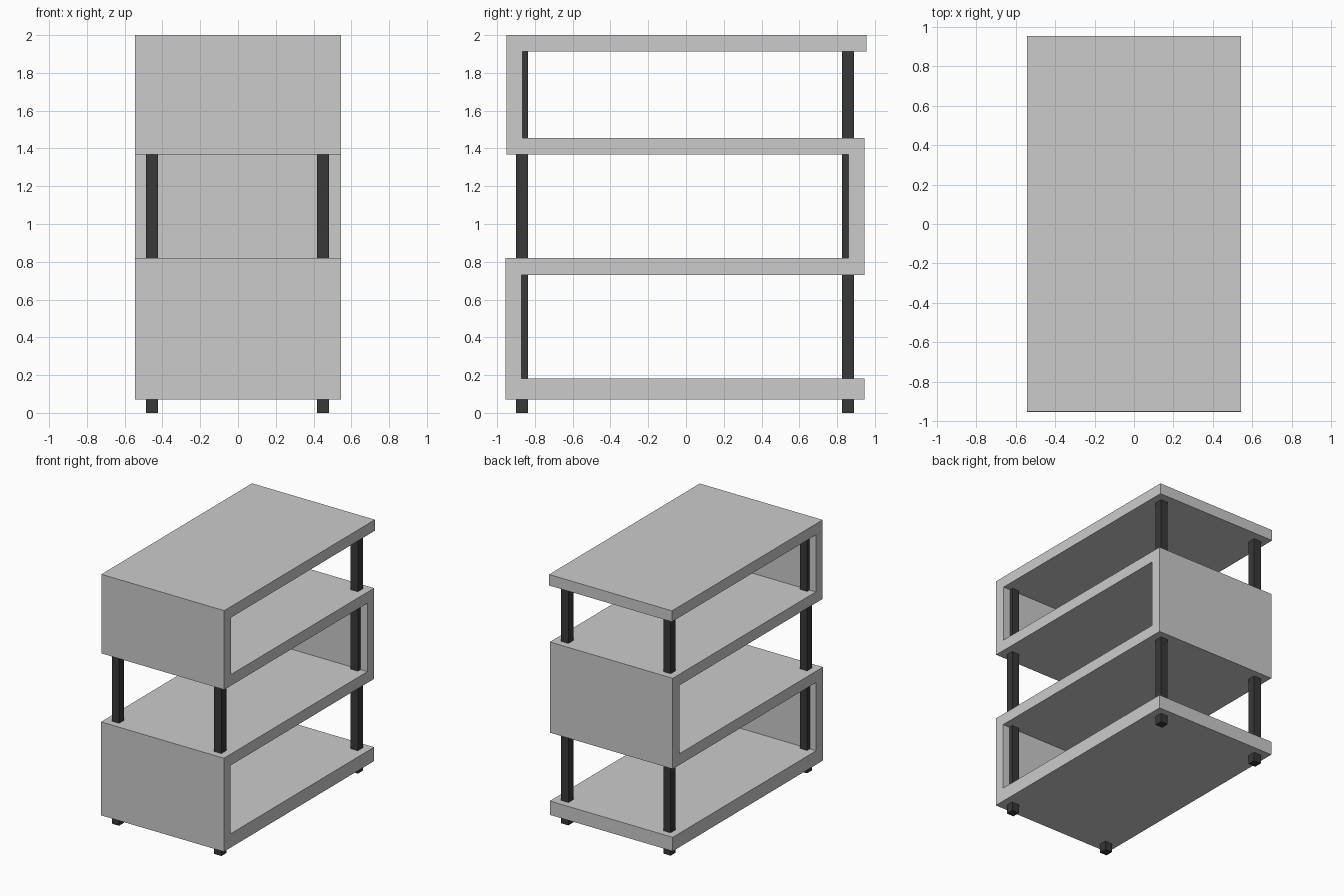
import bpy, bmesh

if "Cube" in bpy.data.objects:
    bpy.data.objects.remove(bpy.data.objects["Cube"])

HALF_W = 0.544


def finish(bm, name):
    bmesh.ops.recalc_face_normals(bm, faces=bm.faces)
    mesh = bpy.data.meshes.new(name)
    bm.to_mesh(mesh)
    bm.free()
    obj = bpy.data.objects.new(name, mesh)
    bpy.context.collection.objects.link(obj)
    return obj


# Serpentine shelf body: one folded side profile (y, z) extruded across x
profile = [
    (0.945, 0.072), (0.945, 0.183), (-0.87, 0.183), (-0.87, 0.73),
    (0.945, 0.73), (0.945, 1.456), (-0.865, 1.456), (-0.865, 1.912),
    (0.955, 1.912), (0.955, 2.0), (-0.951, 2.0), (-0.951, 1.367),
    (0.86, 1.367), (0.86, 0.82), (-0.955, 0.82), (-0.955, 0.072),
]
bm = bmesh.new()
face = bm.faces.new([bm.verts.new((-HALF_W, y, z)) for y, z in profile])
ext = bmesh.ops.extrude_face_region(bm, geom=[face])
moved = [g for g in ext["geom"] if isinstance(g, bmesh.types.BMVert)]
bmesh.ops.translate(bm, verts=moved, vec=(2 * HALF_W, 0, 0))
finish(bm, "serpentine_shelf")

# Four square posts running from the floor up to the top shelf
dark = bpy.data.materials.new("dark_post")
dark.diffuse_color = (0.04, 0.04, 0.04, 1)
dark.use_nodes = True
dark.node_tree.nodes["Principled BSDF"].inputs["Base Color"].default_value = dark.diffuse_color
POST, POST_H = 0.064, 1.92
for side, x in (("left", -0.455), ("right", 0.451)):
    for end, y in (("front", -0.868), ("back", 0.858)):
        bm = bmesh.new()
        bmesh.ops.create_cube(bm, size=1)
        bmesh.ops.scale(bm, verts=bm.verts, vec=(POST, POST, POST_H))
        bmesh.ops.translate(bm, verts=bm.verts, vec=(x, y, POST_H / 2))
        post = finish(bm, f"{end}_{side}_post")
        post.data.materials.append(dark)
